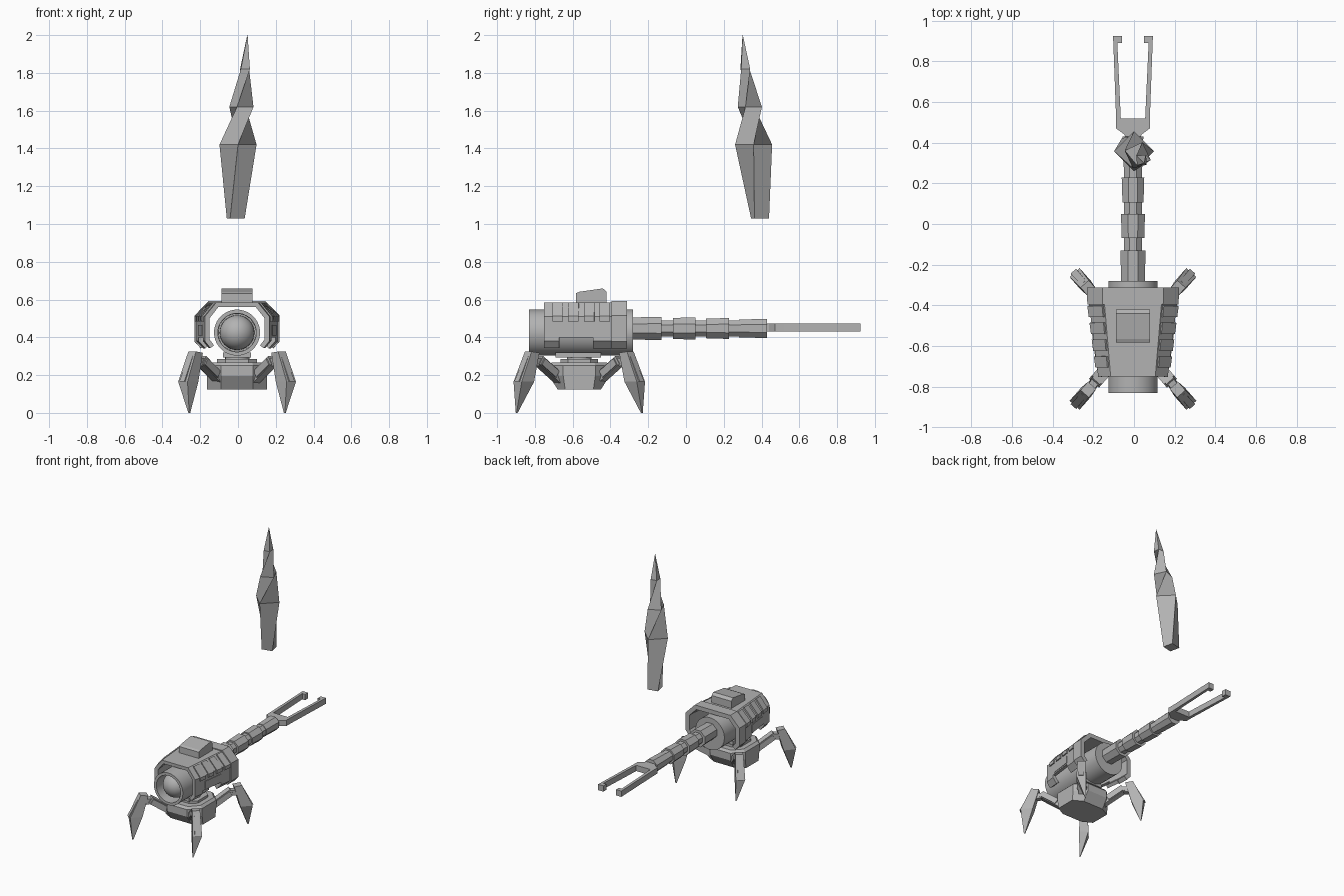
import bpy, bmesh, math
from mathutils import Vector

if "Cube" in bpy.data.objects:
    bpy.data.objects.remove(bpy.data.objects["Cube"], do_unlink=True)

grey = bpy.data.materials.new("plain grey")
grey.use_nodes = True
grey.diffuse_color = (0.45, 0.45, 0.45, 1)
grey.node_tree.nodes["Principled BSDF"].inputs["Base Color"].default_value = (0.45, 0.45, 0.45, 1)

AXIS_X = -0.005   # machine centre line
HUB_Y = -0.565    # centre of the leg hub


def finish(name, bm, smooth=False, x=AXIS_X):
    bmesh.ops.recalc_face_normals(bm, faces=bm.faces)
    mesh = bpy.data.meshes.new(name)
    bm.to_mesh(mesh)
    bm.free()
    mesh.materials.append(grey)
    if smooth:
        for p in mesh.polygons:
            p.use_smooth = True
        mesh.set_sharp_from_angle(angle=math.radians(30))
    ob = bpy.data.objects.new(name, mesh)
    ob.location.x = x
    bpy.context.scene.collection.objects.link(ob)
    return ob


def loft(name, rings, smooth=False, x=AXIS_X):
    """Skin a row of equal closed rings and cap both ends."""
    bm = bmesh.new()
    rows = [[bm.verts.new(p) for p in ring] for ring in rings]
    n = len(rows[0])
    for a, b in zip(rows, rows[1:]):
        for i in range(n):
            j = (i + 1) % n
            bm.faces.new((a[i], a[j], b[j], b[i]))
    bm.faces.new(rows[0])
    bm.faces.new(rows[-1])
    return finish(name, bm, smooth, x)


def lathe_y(name, stations, z, sides, smooth=False):
    """Revolve (y, radius) stations around a front-to-back axis."""
    turn = [math.tau * (i + 0.5) / sides for i in range(sides)]
    return loft(name, [[(r * math.cos(t), y, z + r * math.sin(t)) for t in turn]
                       for y, r in stations], smooth)


def box(name, hx, y0, y1, z0, z1):
    return loft(name, [[(-hx, y0, z), (hx, y0, z), (hx, y1, z), (-hx, y1, z)]
                       for z in (z0, z1)])


def flare(y):
    """Armour narrows toward the front."""
    return 1 - 0.62 * max(0, -0.385 - y)


def strip(name, pts, y0, y1, thick, mirror=False):
    """Bent armour plate following an (x, z) profile."""
    bm = bmesh.new()
    rows = [[bm.verts.new((px * flare(y), y, pz)) for px, pz in pts] for y in (y0, y1)]
    for i in range(len(pts) - 1):
        bm.faces.new((rows[0][i], rows[0][i + 1], rows[1][i + 1], rows[1][i]))
    ob = finish(name, bm)
    mod = ob.modifiers.new("thickness", 'SOLIDIFY')
    mod.thickness, mod.offset, mod.use_even_offset = thick, 0, True
    if mirror:
        ob.modifiers.new("mirror", 'MIRROR')
    return ob


# Body tube with recessed socket and round eye
lathe_y("body_tube", [(-0.28, 0.122), (-0.83, 0.122), (-0.83, 0.102), (-0.72, 0.1)],
        0.425, 32, True)
bm = bmesh.new()
bmesh.ops.create_uvsphere(bm, u_segments=32, v_segments=16, radius=0.092)
eye = finish("eye_ball", bm, True)
eye.location = (AXIS_X, -0.737, 0.425)
eye.rotation_euler.x = math.pi / 2

# Armour shell, rear band, ribs and lower skirts
half = [(0.135, 0.573), (0.205, 0.505), (0.205, 0.4)]
full = [(-a, b) for a, b in reversed(half)] + half
strip("armour_shell", full, -0.75, -0.385, 0.025)
half = [(0.143, 0.576), (0.21, 0.508), (0.21, 0.385), (0.18, 0.352)]
full = [(-a, b) for a, b in reversed(half)] + half
strip("rear_band", full, -0.395, -0.312, 0.032)
for i in range(4):
    y = -0.705 + i * 0.083
    strip(f"armour_rib_{i + 1}", [(0.142, 0.574), (0.211, 0.506), (0.211, 0.485)],
          y, y + 0.055, 0.032, True)
for name, y0, y1 in (("front_skirt", -0.75, -0.67), ("rear_skirt", -0.49, -0.385)):
    strip(name, [(0.205, 0.41), (0.205, 0.385), (0.17, 0.35)], y0, y1, 0.025, True)
strip("side_plate", [(0.216, 0.465), (0.216, 0.41)], -0.65, -0.49, 0.012, True)

# Top hatch with a sloping lid
lid = [(-0.583, 0.57), (-0.583, 0.633), (-0.565, 0.641), (-0.44, 0.659),
       (-0.42, 0.64), (-0.42, 0.57)]
loft("top_hatch", [[(x, y, z) for y, z in lid] for x in (-0.083, 0.083)])

# Segmented tail
stations = []
for y0, y1, r in ((-0.285, -0.13, 0.067), (-0.07, 0.05, 0.064),
                  (0.105, 0.228, 0.06), (0.28, 0.43, 0.055)):
    if stations:
        stations += [(stations[-1][0], 0.047), (y0, 0.047)]
    stations += [(y0, r - 0.004), (y1, r)]
lathe_y("tail", stations, 0.447, 8)

# Two-pronged fork
side = [(0.035, 0.42), (0.042, 0.44), (0.083, 0.47), (0.083, 0.52), (0.098, 0.925),
        (0.053, 0.925), (0.053, 0.89), (0.077, 0.89), (0.06, 0.52)]
outline = side + [(-x, y) for x, y in reversed(side)]
loft("tail_fork", [[(x, y, z) for x, y in outline] for z in (0.43, 0.474)])

# Octagonal hub
def octagon(hx, hy, cx, cy, z):
    q = [(cx, -hy), (hx, -cy), (hx, cy), (cx, hy),
         (-cx, hy), (-hx, cy), (-hx, -cy), (-cx, -hy)]
    return [(x, HUB_Y + y, z) for x, y in q]

loft("leg_hub", [octagon(0.158, 0.115, 0.085, 0.075, 0.125),
                 octagon(0.158, 0.16, 0.085, 0.085, 0.195),
                 octagon(0.158, 0.16, 0.085, 0.085, 0.25),
                 octagon(0.14, 0.145, 0.08, 0.08, 0.267)])
loft("hub_cap", [octagon(0.105, 0.1, 0.06, 0.06, z) for z in (0.265, 0.285)])
turn = [math.tau * i / 16 for i in range(16)]
loft("neck", [[(0.065 * math.cos(t), HUB_Y + 0.065 * math.sin(t), z) for t in turn]
              for z in (0.28, 0.32)], True)
box("neck_plate", 0.075, -0.69, -0.45, 0.294, 0.32)


# Legs, drawn as (reach, sideways, height) and turned to each corner
def leg(tag, sx, sy):
    def place(r, s, z):
        return (sx * (0.66 * r - 0.75 * s), HUB_Y + sy * (0.75 * r + 0.66 * s), z)

    def beam(name, a, b, w, h):
        a, b = Vector(a), Vector(b)
        d = (b - a).normalized()
        up = Vector((-d.z, 0, d.x)) * h / 2
        out = Vector((0, w / 2, 0))
        loft(name, [[place(*(p + i * out + j * up))
                     for i, j in ((-1, -1), (1, -1), (1, 1), (-1, 1))] for p in (a, b)])

    beam(tag + "_thigh", (0.12, 0, 0.165), (0.29, 0, 0.28), 0.05, 0.05)
    beam(tag + "_thigh_guard", (0.18, 0, 0.205), (0.28, 0, 0.272), 0.066, 0.04)
    beam(tag + "_knee", (0.27, 0, 0.272), (0.35, 0, 0.265), 0.04, 0.04)

    def slab(r0, r1, w, z0, z1):
        return [place(r0, -w, z0), place(r1, -w, z1), place(r1, w, z1), place(r0, w, z0)]

    tip = [place(r, s, 0) for r, s in ((0.412, 0.026), (0.42, 0.026),
                                       (0.42, 0.032), (0.412, 0.032))]
    loft(tag + "_shin", [slab(0.305, 0.36, 0.027, 0.318, 0.325),
                         slab(0.348, 0.435, 0.033, 0.165, 0.165), tip])
    # Raised ridge on the outer face of the shin
    loft(tag + "_shin_ridge", [slab(0.34, 0.37, 0.015, 0.305, 0.305),
                               slab(0.40, 0.444, 0.018, 0.165, 0.165)])


for front, sy in (("front", -1), ("rear", 1)):
    for lr, sx in (("left", 1), ("right", -1)):
        leg(f"{front}_{lr}_leg", sx, sy)


# Floating twisted crystal
def diamond(cx, cy, r, deg, z):
    return [(cx + r * math.cos(math.radians(deg + 90 * i)),
             cy + r * math.sin(math.radians(deg + 90 * i)), z) for i in range(4)]

loft("floating_crystal", [diamond(-0.012, 0.392, 0.056, -32, 1.03),
                          diamond(0, 0.358, 0.098, 0, 1.42),
                          diamond(0.018, 0.338, 0.068, 70, 1.62),
                          diamond(0.037, 0.314, 0.034, 140, 1.82),
                          diamond(0.05, 0.3, 0.001, 170, 2.0)], x=0)
